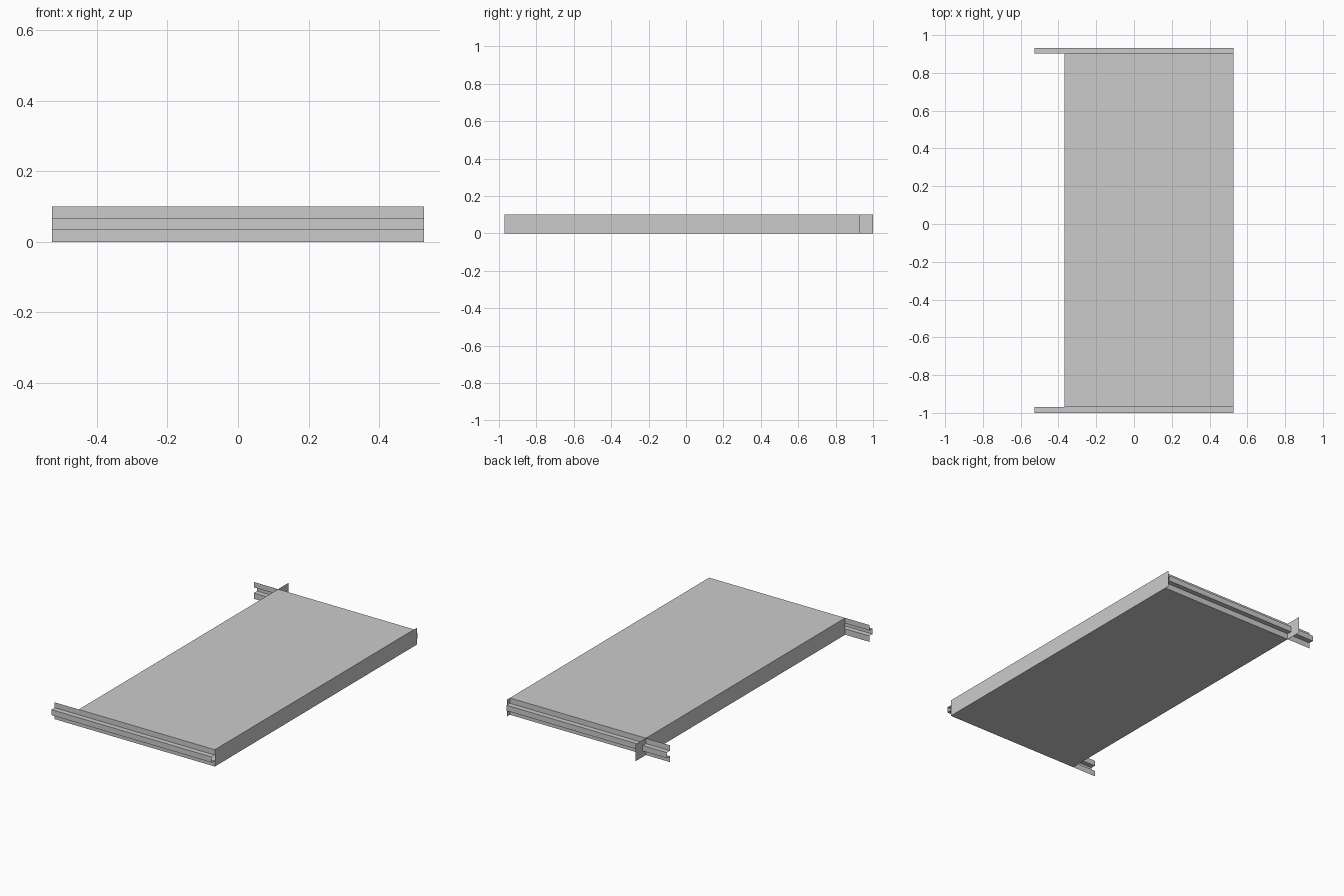
import bpy

if "Cube" in bpy.data.objects:
    bpy.data.objects.remove(bpy.data.objects["Cube"])

X0, X1 = -0.368, 0.527      # tray back and front
RAIL_X = -0.527             # rails run on past the back of the tray
Y0, Y1 = -0.97, 0.902       # tray sides
H = 0.1                     # height
LIP = 0.03                  # how far the rail rib stands out


def mesh_object(name, verts, faces):
    mesh = bpy.data.meshes.new(name)
    mesh.from_pydata(verts, [], faces)
    mesh.update()
    obj = bpy.data.objects.new(name, mesh)
    bpy.context.collection.objects.link(obj)
    return obj


def horizontal_sheet(name, z, up):
    verts = [(X0, Y0, z), (X1, Y0, z), (X1, Y1, z), (X0, Y1, z)]
    return mesh_object(name, verts, [(0, 1, 2, 3) if up else (3, 2, 1, 0)])


def upright_panel(name, x, y0, y1, facing_front):
    verts = [(x, y0, 0), (x, y1, 0), (x, y1, H), (x, y0, H)]
    return mesh_object(name, verts, [(0, 1, 2, 3) if facing_front else (3, 2, 1, 0)])


def side_rail(name, y, side):
    # folded sheet profile: flat, outward rib, flat
    out = y + side * LIP
    profile = [(y, 0), (y, 0.035), (out, 0.035), (out, 0.068), (y, 0.068), (y, H)]
    n = len(profile)
    verts = [(x, py, pz) for x in (RAIL_X, X1) for py, pz in profile]
    faces = []
    for i in range(n - 1):
        f = (i, n + i, n + i + 1, i + 1)
        faces.append(f if side < 0 else f[::-1])
    return mesh_object(name, verts, faces)


# Tray top and bottom
horizontal_sheet("tray_top", H, True)
horizontal_sheet("tray_bottom", 0, False)

# End panels: one reaches the rail's outer edge, the other forms a longer tab
upright_panel("right_end_panel", X1, Y0, Y1 + 0.026, True)
upright_panel("left_end_panel", X0, Y0, 1.0, False)

# Ribbed rails on both long ends
side_rail("front_rail", Y0, -1)
side_rail("back_rail", Y1, 1)
